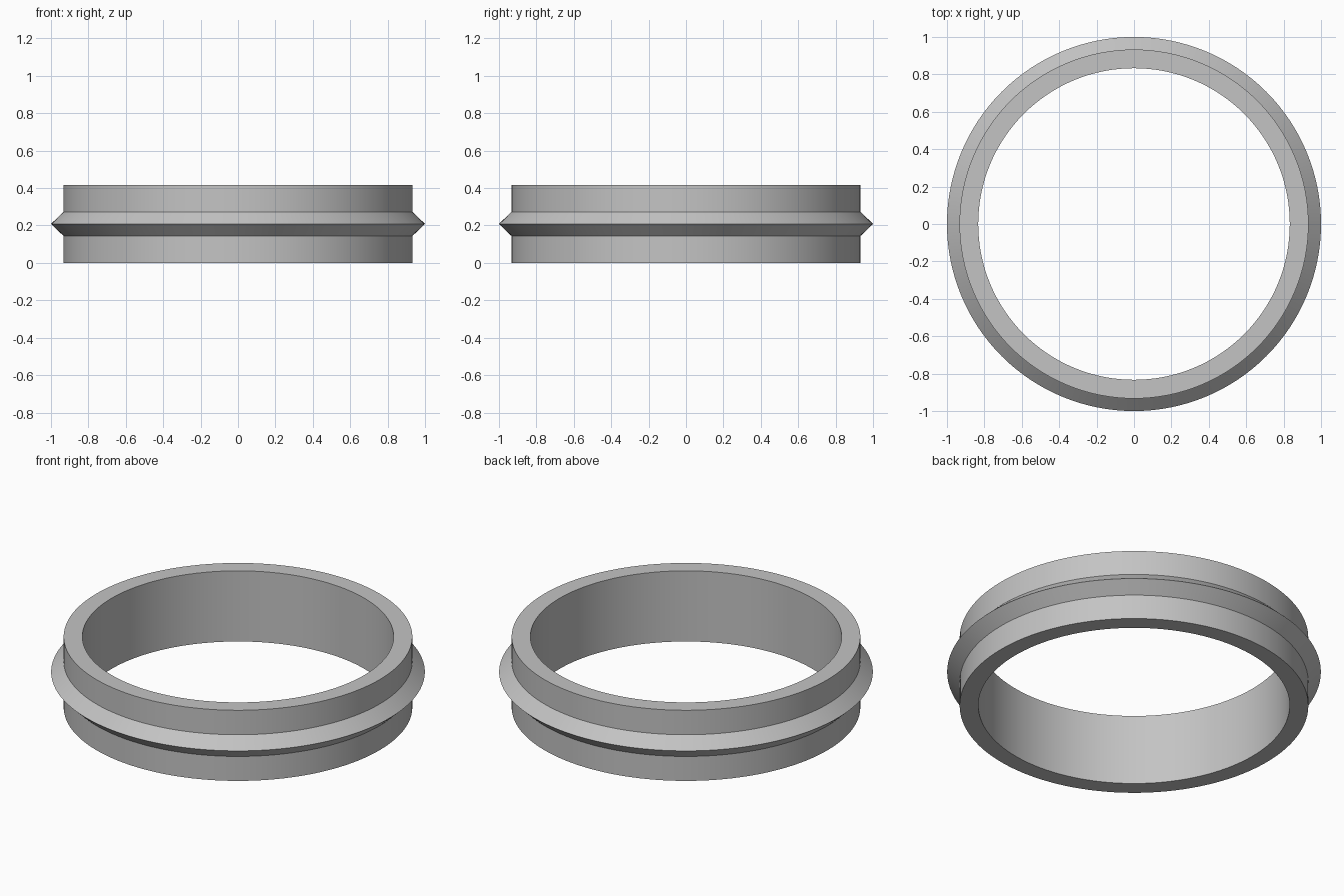
import bpy
import bmesh
from math import cos, sin, tau, radians

cube = bpy.data.objects.get("Cube")
if cube:
    bpy.data.objects.remove(cube, do_unlink=True)

SEGMENTS = 128
HEIGHT = 0.417
INNER, OUTER, RIDGE = 0.833, 0.933, 1.0
MID, HALF = HEIGHT / 2, 0.064

# Plain grey metal
grey = bpy.data.materials.new("grey_metal")
grey.use_nodes = True
colour = (0.55, 0.55, 0.55, 1)
grey.diffuse_color = colour
grey.node_tree.nodes["Principled BSDF"].inputs["Base Color"].default_value = colour

# Cross-section of the band with its pointed outer ridge (radius, height)
profile = [
    (INNER, 0), (OUTER, 0), (OUTER, MID - HALF), (RIDGE, MID),
    (OUTER, MID + HALF), (OUTER, HEIGHT), (INNER, HEIGHT),
]

# Revolve the closed cross-section around z
bm = bmesh.new()
rings = []
for i in range(SEGMENTS):
    a = tau * i / SEGMENTS
    rings.append([bm.verts.new((r * cos(a), r * sin(a), z)) for r, z in profile])
for i, ring in enumerate(rings):
    following = rings[(i + 1) % SEGMENTS]
    for j in range(len(profile)):
        k = (j + 1) % len(profile)
        bm.faces.new((ring[j], following[j], following[k], ring[k]))
bmesh.ops.recalc_face_normals(bm, faces=bm.faces)

mesh = bpy.data.meshes.new("ridged_ring")
bm.to_mesh(mesh)
bm.free()
mesh.materials.append(grey)
ring_object = bpy.data.objects.new("ridged_ring", mesh)
bpy.context.collection.objects.link(ring_object)

# Smooth around the ring, crisp at the profile corners
bpy.ops.object.select_all(action="DESELECT")
ring_object.select_set(True)
bpy.context.view_layer.objects.active = ring_object
bpy.ops.object.shade_smooth_by_angle(angle=radians(30))
